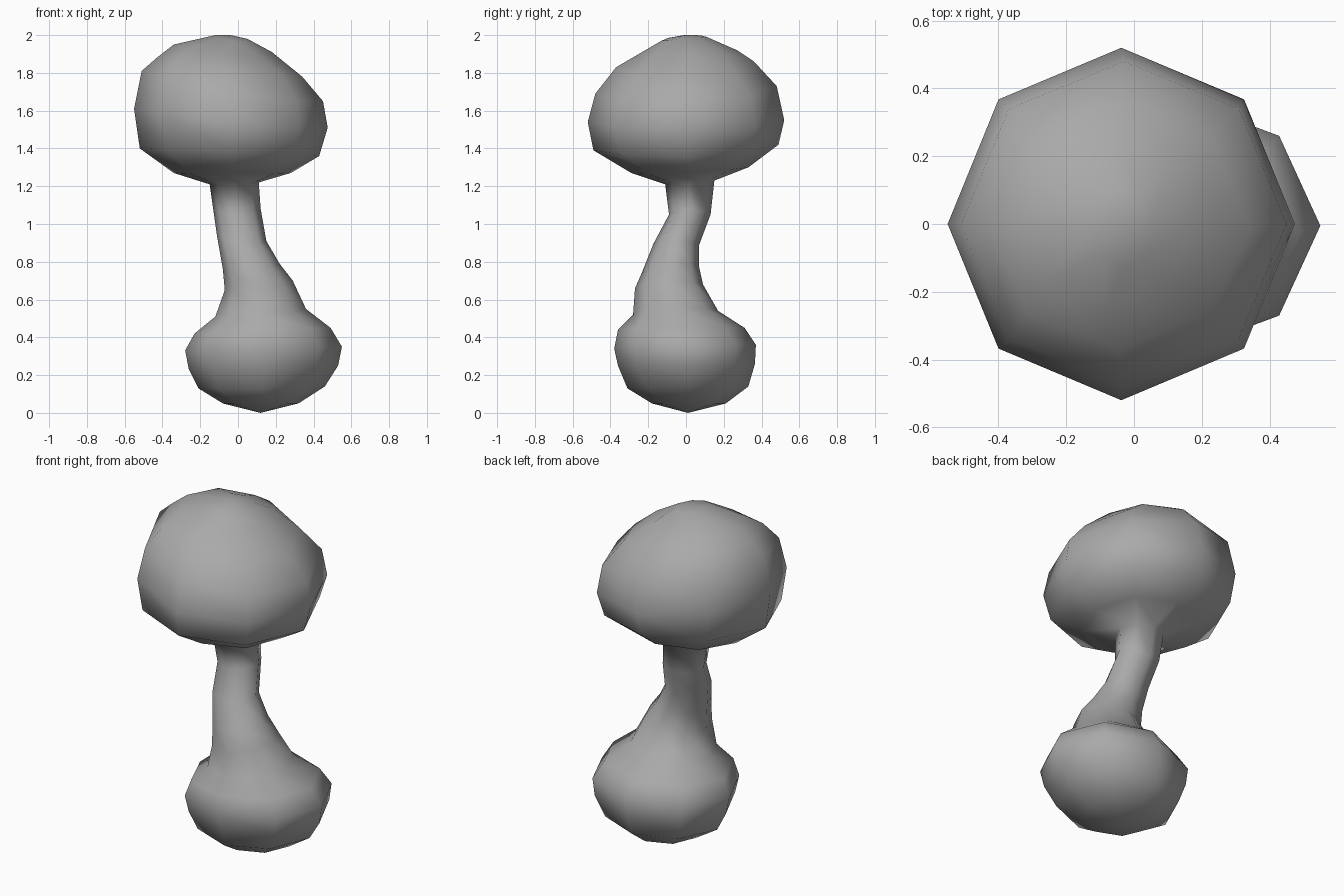
import bpy
import bmesh
from math import cos, sin, pi

SIDES = 8

cube = bpy.data.objects.get("Cube")
if cube:
    bpy.data.objects.remove(cube, do_unlink=True)

clay = bpy.data.materials.new("plain grey")
clay.use_nodes = True
clay.diffuse_color = (0.4, 0.4, 0.4, 1)
clay.node_tree.nodes["Principled BSDF"].inputs["Base Color"].default_value = (0.4, 0.4, 0.4, 1)

# Each ring: right x, z | left x, z | front y, z | back y, z
CAP = [
    (-.12, 2.0, .05, 1.98, -.13, 1.97, .11, 1.99),
    (-.34, 1.95, .18, 1.91, -.25, 1.90, .27, 1.92),
    (-.43, 1.88, .34, 1.78, -.37, 1.83, .36, 1.86),
    (-.51, 1.81, .45, 1.65, -.48, 1.69, .48, 1.73),
    (-.55, 1.61, .475, 1.51, -.52, 1.54, .52, 1.55),
    (-.52, 1.40, .43, 1.36, -.49, 1.39, .49, 1.42),
    (-.34, 1.27, .28, 1.27, -.29, 1.27, .33, 1.30),
]
STEM = [
    (-.15, 1.21, .11, 1.22, -.11, 1.21, .15, 1.23),
    (-.13, 1.07, .12, 1.08, -.09, 1.05, .13, 1.05),
    (-.11, .93, .15, .91, -.17, .90, .07, .89),
    (-.08, .76, .22, .79, -.23, .75, .07, .77),
    (-.07, .65, .29, .70, -.27, .66, .09, .68),
]
BASE = [
    (-.12, .51, .36, .55, -.28, .52, .17, .54),
    (-.23, .42, .49, .45, -.36, .44, .31, .45),
    (-.28, .33, .55, .35, -.38, .34, .37, .36),
    (-.26, .23, .53, .25, -.36, .25, .365, .26),
    (-.21, .13, .46, .14, -.31, .13, .33, .14),
    (-.08, .05, .32, .05, -.18, .05, .21, .05),
]


def add_ring(bm, ring):
    """Tilted oval passing through its four extreme points."""
    xr, zr, xl, zl, yf, zf, yb, zb = ring
    verts = []
    for i in range(SIDES):
        a = 2 * pi * i / SIDES
        x = (xl + xr) / 2 + (xl - xr) / 2 * cos(a)
        y = (yb + yf) / 2 + (yb - yf) / 2 * sin(a)
        z = (zl + zr + zf + zb) / 4 + (zl - zr) / 2 * cos(a) \
            + (zb - zf) / 2 * sin(a) + (zl + zr - zf - zb) / 4 * cos(2 * a)
        verts.append(bm.verts.new((x, y, z)))
    return verts


def close_end(bm, ring, tip):
    """Fan of triangles from a ring to a tip point."""
    pole = bm.verts.new(tip)
    for i in range(SIDES):
        bm.faces.new((ring[i], ring[(i + 1) % SIDES], pole))


# Loft cap, stem and base as one continuous skin
bm = bmesh.new()
rings = [add_ring(bm, r) for r in CAP + STEM + BASE]
for upper, lower in zip(rings, rings[1:]):
    for i in range(SIDES):
        j = (i + 1) % SIDES
        bm.faces.new((upper[i], upper[j], lower[j], lower[i]))
close_end(bm, rings[0], (-.04, 0, 2.0))
close_end(bm, rings[-1], (.12, .01, 0))
bmesh.ops.recalc_face_normals(bm, faces=bm.faces)
for face in bm.faces:
    face.smooth = True

mesh = bpy.data.meshes.new("mushroom_body")
bm.to_mesh(mesh)
bm.free()
mesh.materials.append(clay)
body = bpy.data.objects.new("mushroom_body", mesh)
bpy.context.collection.objects.link(body)
